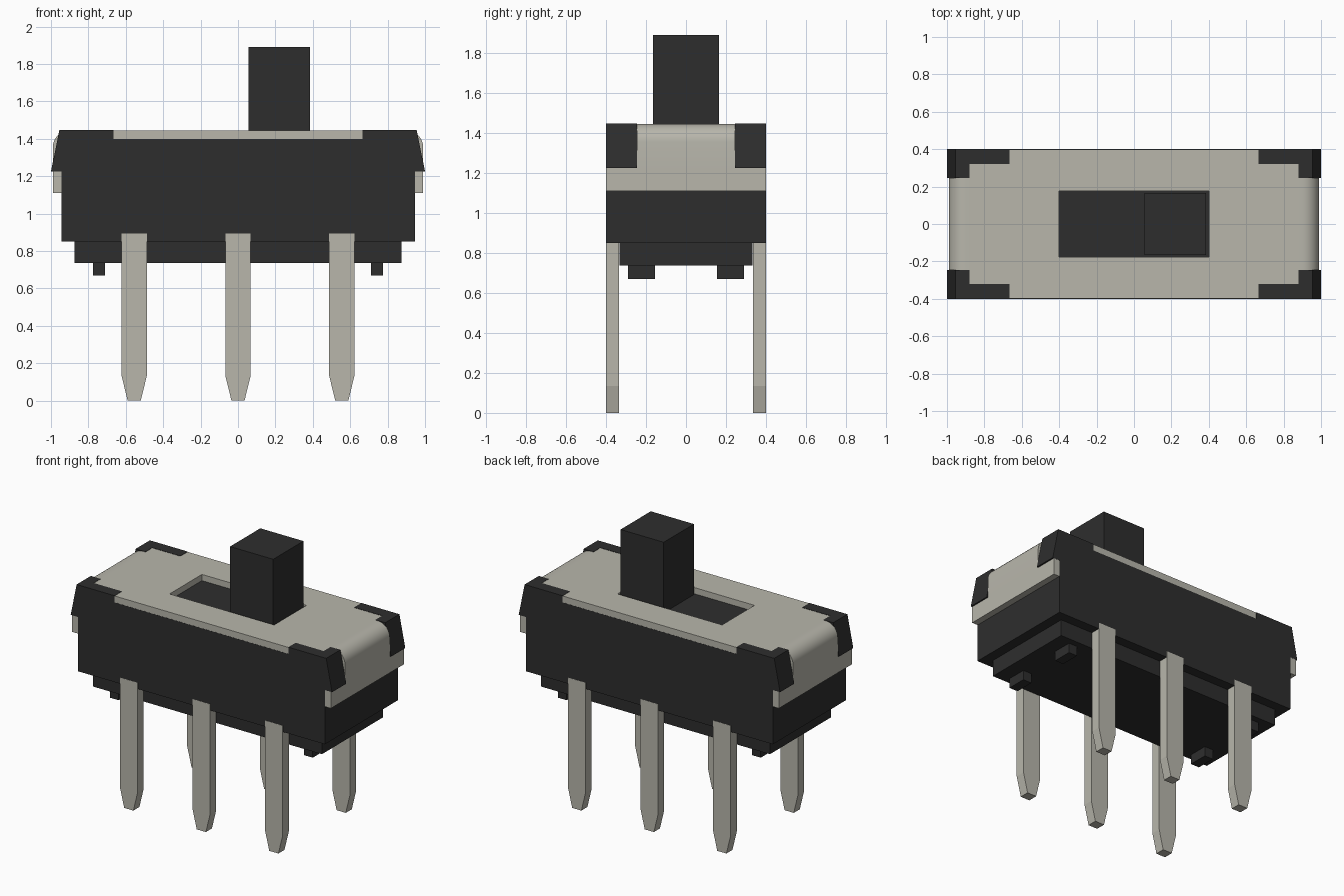
import bpy, bmesh, math

default = bpy.data.objects.get("Cube")
if default:
    bpy.data.objects.remove(default, do_unlink=True)


def material(name, colour):
    m = bpy.data.materials.new(name)
    m.use_nodes = True
    m.diffuse_color = colour
    m.node_tree.nodes["Principled BSDF"].inputs["Base Color"].default_value = colour
    return m


plastic = material("black plastic", (0.027, 0.027, 0.027, 1))
metal = material("warm grey metal", (0.48, 0.47, 0.41, 1))


def prism(name, outline, y0, y1, mat):
    """Extrude an x-z outline between two y positions."""
    bm = bmesh.new()
    face = bm.faces.new([bm.verts.new((x, y0, z)) for x, z in outline])
    new = bmesh.ops.extrude_face_region(bm, geom=[face])["geom"]
    verts = [g for g in new if isinstance(g, bmesh.types.BMVert)]
    bmesh.ops.translate(bm, verts=verts, vec=(0, y1 - y0, 0))
    bmesh.ops.recalc_face_normals(bm, faces=bm.faces)
    mesh = bpy.data.meshes.new(name)
    bm.to_mesh(mesh)
    bm.free()
    mesh.materials.append(mat)
    obj = bpy.data.objects.new(name, mesh)
    bpy.context.collection.objects.link(obj)
    return obj


def box(name, x0, x1, y0, y1, z0, z1, mat):
    return prism(name, [(x0, z0), (x1, z0), (x1, z1), (x0, z1)], y0, y1, mat)


def arch(x, top, bottom, radius, steps=8):
    """Half-outline points running up the right leg and round the shoulder, then mirrored."""
    pts = [(x, bottom)]
    for i in range(steps + 1):
        a = math.pi / 2 * i / steps
        pts.append((x - radius + radius * math.cos(a), top - radius + radius * math.sin(a)))
    return pts + [(-px, pz) for px, pz in reversed(pts)]


# Housing, stepped base and sliding lever
TOP, SEAT, CLIP = 1.445, 1.4, 1.225
box("housing", -0.945, 0.945, -0.4, 0.4, 0.85, SEAT, plastic)
box("base_step", -0.875, 0.875, -0.333, 0.333, 0.737, 0.86, plastic)
box("slider_lever", 0.055, 0.385, -0.165, 0.165, 1.39, 1.89, plastic)
box("slot_floor", -0.41, 0.41, -0.185, 0.185, 1.38, 1.402, plastic)

# Folded metal cover, with the slot and corner notches cut out
outline = arch(0.99, TOP, 1.11, 0.09) + arch(0.945, SEAT, 1.11, 0.045)[::-1]
cover = prism("metal_cover", outline, -0.399, 0.399, metal)
cutters = [box("slot_cutter", -0.4, 0.4, -0.177, 0.177, 1.3, 1.6, plastic)]
for sx in (-1, 1):
    for sy in (-1, 1):
        xs = sorted((sx * 0.88, sx * 1.1))
        ys = sorted((sy * 0.245, sy * 0.5))
        cutters.append(box("end_cutter", *xs, *ys, CLIP, 1.6, plastic))
        xs = sorted((sx * 0.665, sx * 0.9))
        ys = sorted((sy * 0.32, sy * 0.5))
        cutters.append(box("edge_cutter", *xs, *ys, 1.3, 1.6, plastic))
for c in cutters:
    c.hide_render = True
    mod = cover.modifiers.new("cut", "BOOLEAN")
    mod.operation = "DIFFERENCE"
    mod.solver = "EXACT"
    mod.object = c
bpy.context.view_layer.update()
cut_mesh = bpy.data.meshes.new_from_object(
    cover.evaluated_get(bpy.context.evaluated_depsgraph_get()))
cover.modifiers.clear()
cover.data = cut_mesh
cut_mesh.materials.clear()
cut_mesh.materials.append(metal)
for p in cut_mesh.polygons:
    p.material_index = 0
for c in cutters:
    bpy.data.objects.remove(c, do_unlink=True)
bpy.ops.object.select_all(action="DESELECT")
cover.select_set(True)
bpy.context.view_layer.objects.active = cover
bpy.ops.object.shade_smooth_by_angle(angle=math.radians(30))

# Corner clips that hold the cover, and locating nubs underneath
for sx, xname in ((-1, "right"), (1, "left")):
    for sy, yname in ((-1, "front"), (1, "back")):
        tag = yname + "_" + xname
        hook = [(0.88, SEAT - 0.02), (0.88, TOP + 0.002), (0.955, TOP + 0.002),
                (1.0, CLIP), (0.93, CLIP), (0.93, SEAT - 0.02)]
        prism("clip_hook_" + tag, [(sx * x, z) for x, z in hook],
              sy * 0.245, sy * 0.4, plastic)
        xs = sorted((sx * 0.665, sx * 0.88))
        box("clip_edge_" + tag, *xs, sy * 0.32, sy * 0.4, SEAT, TOP + 0.002, plastic)
        xs = sorted((sx * 0.71, sx * 0.775))
        box("nub_" + tag, *xs, sy * 0.155, sy * 0.29, 0.67, 0.745, plastic)

# Six tapered pins, set flush into the long sides
for sy, yname in ((-1, "front"), (1, "back")):
    for x, xname in ((-0.555, "right"), (0, "middle"), (0.555, "left")):
        half = [(0.035, 0), (0.068, 0.135), (0.068, 0.893)]
        pts = [(x + w, z) for w, z in half] + [(x - w, z) for w, z in reversed(half)]
        prism("pin_" + yname + "_" + xname, pts, sy * 0.335, sy * 0.401, metal)
